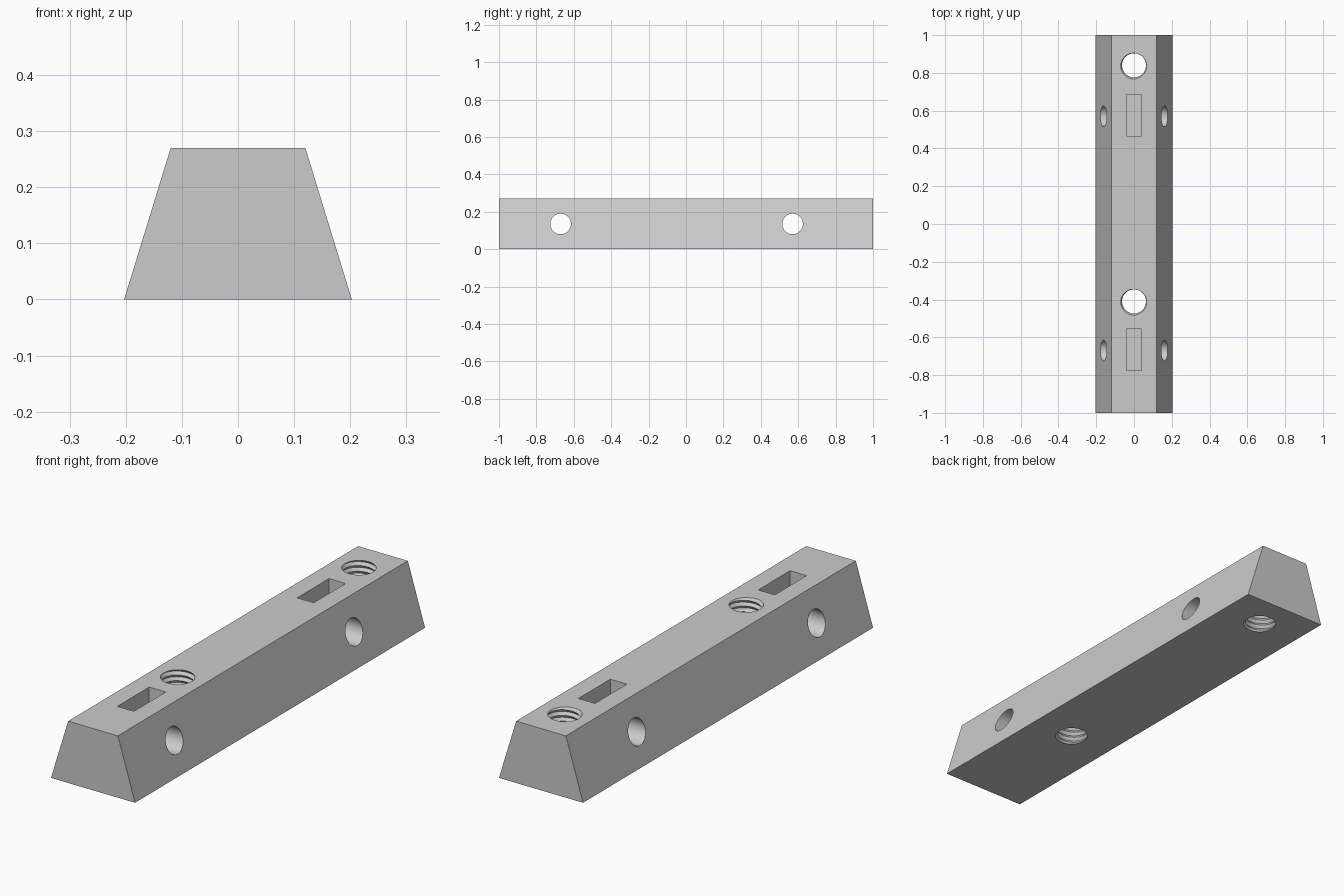
import bpy, bmesh, math
from mathutils import Matrix

cube = bpy.data.objects.get("Cube")
if cube:
    bpy.data.objects.remove(cube, do_unlink=True)

HEIGHT = 0.27
BASE, TOP = 0.203, 0.12

grey = bpy.data.materials.new("plain grey")
grey.use_nodes = True
grey.diffuse_color = (0.6, 0.6, 0.6, 1)
grey.node_tree.nodes["Principled BSDF"].inputs["Base Color"].default_value = grey.diffuse_color


def finish(bm, name):
    bmesh.ops.recalc_face_normals(bm, faces=bm.faces)
    mesh = bpy.data.meshes.new(name)
    bm.to_mesh(mesh)
    bm.free()
    mesh.materials.append(grey)
    obj = bpy.data.objects.new(name, mesh)
    bpy.context.collection.objects.link(obj)
    return obj


def trapezoid_bar():
    bm = bmesh.new()
    profile = [(-BASE, 0), (BASE, 0), (TOP, HEIGHT), (-TOP, HEIGHT)]
    face = bm.faces.new([bm.verts.new((x, -1, z)) for x, z in profile])
    ext = bmesh.ops.extrude_face_region(bm, geom=[face])["geom"]
    bmesh.ops.translate(bm, vec=(0, 2, 0), verts=[v for v in ext if isinstance(v, bmesh.types.BMVert)])
    return finish(bm, "trapezoid_bar")


def cross_hole(y):
    bm = bmesh.new()
    place = Matrix.Translation((0, y, 0.135)) @ Matrix.Rotation(math.pi / 2, 4, "Y")
    bmesh.ops.create_cone(bm, cap_ends=True, segments=48, radius1=0.055, radius2=0.055,
                          depth=0.6, matrix=place)
    return finish(bm, "cross_hole_cutter")


def nut_slot(y):
    # Deep pocket reaching past the cross hole
    floor, top = 0.03, HEIGHT + 0.05
    bm = bmesh.new()
    place = Matrix.Translation((0, y, (floor + top) / 2)) @ Matrix.Diagonal((0.08, 0.22, top - floor, 1))
    bmesh.ops.create_cube(bm, size=1, matrix=place)
    return finish(bm, "nut_slot_cutter")


def threaded_hole(y, minor=0.0635, major=0.073, pitch=0.025, sides=48):
    # Helical ridge: one turn climbs two rows, valley and crest
    bm = bmesh.new()
    rows = 2 * math.ceil((HEIGHT + 0.12) / pitch)
    start = -0.06
    grid = []
    for k in range(rows):
        r = major if k % 2 else minor
        grid.append([bm.verts.new((r * math.cos(a), y + r * math.sin(a),
                                   start + pitch * (k / 2 + a / math.tau)))
                     for a in (math.tau * j / sides for j in range(sides))])

    def vert(k, j):
        return grid[k][j] if j < sides else grid[k + 2][0]

    for k in range(rows - 1):
        for j in range(sides):
            if j == sides - 1 and k + 3 >= rows:
                continue
            a, b, c, d = vert(k, j), vert(k, j + 1), vert(k + 1, j + 1), vert(k + 1, j)
            bm.faces.new((a, b, c))
            bm.faces.new((a, c, d))
    # Close both ends outside the bar
    for z in (start - 0.02, start + pitch * (rows / 2 + 2)):
        tip = bm.verts.new((0, y, z))
        middle = HEIGHT / 2
        rim = [e for e in bm.edges if e.is_boundary
               and (e.verts[0].co.z < middle) == (z < middle) and tip not in e.verts]
        for e in rim:
            bm.faces.new((e.verts[0], e.verts[1], tip))
    return finish(bm, "threaded_hole_cutter")


bar = trapezoid_bar()
cutters = []
# Two identical groups of a cross hole, nut slot and threaded hole
for y in (-0.67, 0.57):
    cutters += [cross_hole(y), nut_slot(y + 0.005)]
for y in (-0.41, 0.84):
    cutters.append(threaded_hole(y))

bpy.ops.object.select_all(action="DESELECT")
bpy.context.view_layer.objects.active = bar
bar.select_set(True)
for cutter in cutters:
    cutter.hide_render = True
    mod = bar.modifiers.new("cut", "BOOLEAN")
    mod.operation = "DIFFERENCE"
    mod.solver = "EXACT"
    mod.object = cutter
    bpy.ops.object.modifier_apply(modifier=mod.name)
    bpy.data.objects.remove(cutter, do_unlink=True)

bpy.ops.object.shade_smooth_by_angle(angle=math.radians(25))
